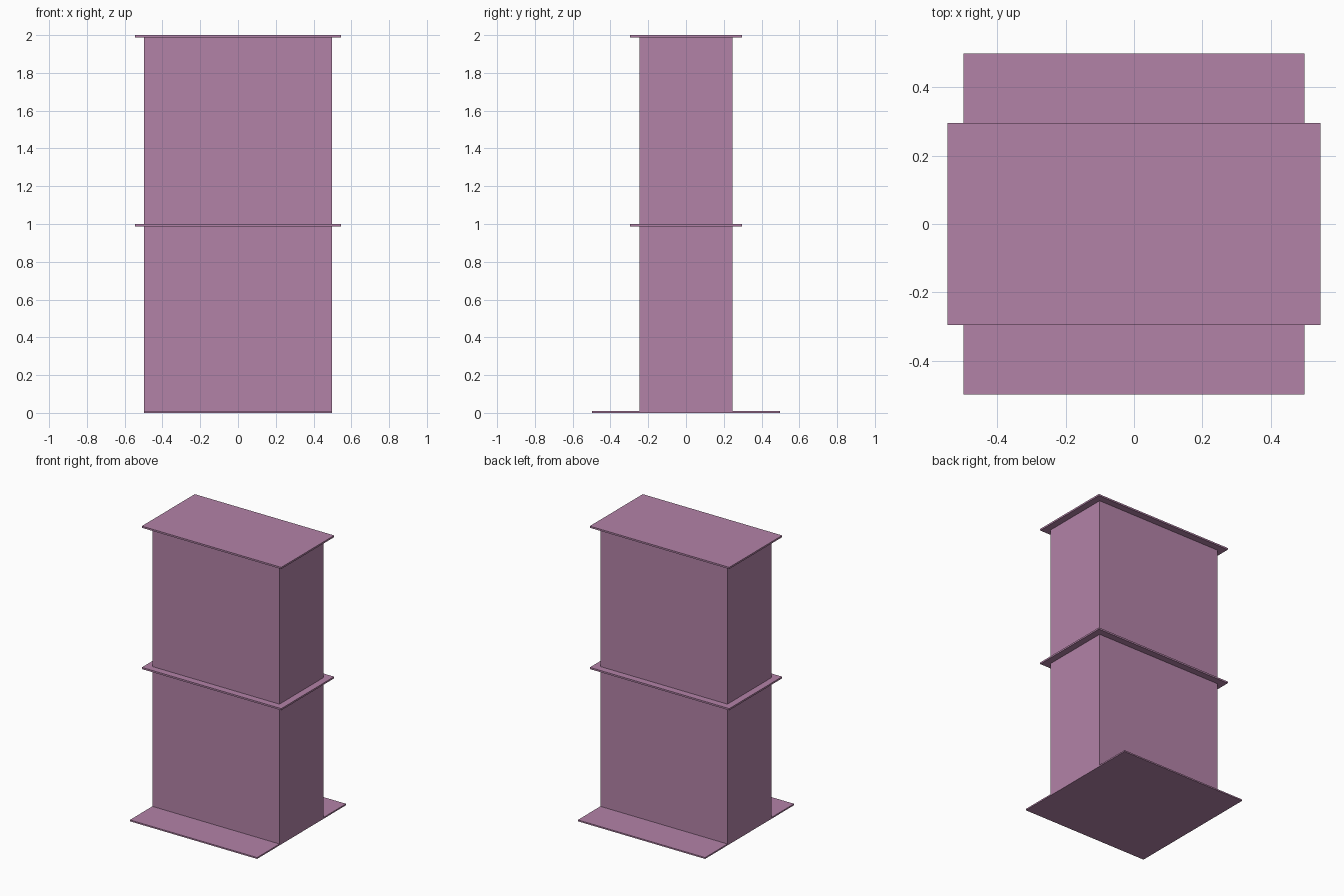
import bpy

if "Cube" in bpy.data.objects:
    bpy.data.objects.remove(bpy.data.objects["Cube"], do_unlink=True)

# Single flat colour
mauve = bpy.data.materials.new("dusty_mauve")
mauve.use_nodes = True
mauve.diffuse_color = (0.45, 0.225, 0.39, 1)
mauve.node_tree.nodes["Principled BSDF"].inputs["Base Color"].default_value = mauve.diffuse_color


def box(name, width, depth, bottom, top):
    """Box centred on the z axis, spanning bottom to top."""
    bpy.ops.mesh.primitive_cube_add(size=1, location=(0, 0, (bottom + top) / 2))
    part = bpy.context.object
    part.name = name
    part.scale = (width, depth, top - bottom)
    bpy.ops.object.transform_apply(location=False, rotation=False, scale=True)
    part.data.materials.append(mauve)
    return part


SLAB = 0.012
BASE = 0.01

# Ground plate
box("base_plate", 0.996, 0.996, 0, BASE)

# Two storeys, each capped by an overhanging slab
floor = BASE
for storey, top in (("lower", 1.0), ("upper", 2.0)):
    box(storey + "_body", 0.996, 0.494, floor, top - SLAB)
    box(storey + "_slab", 1.092, 0.592, top - SLAB, top)
    floor = top
